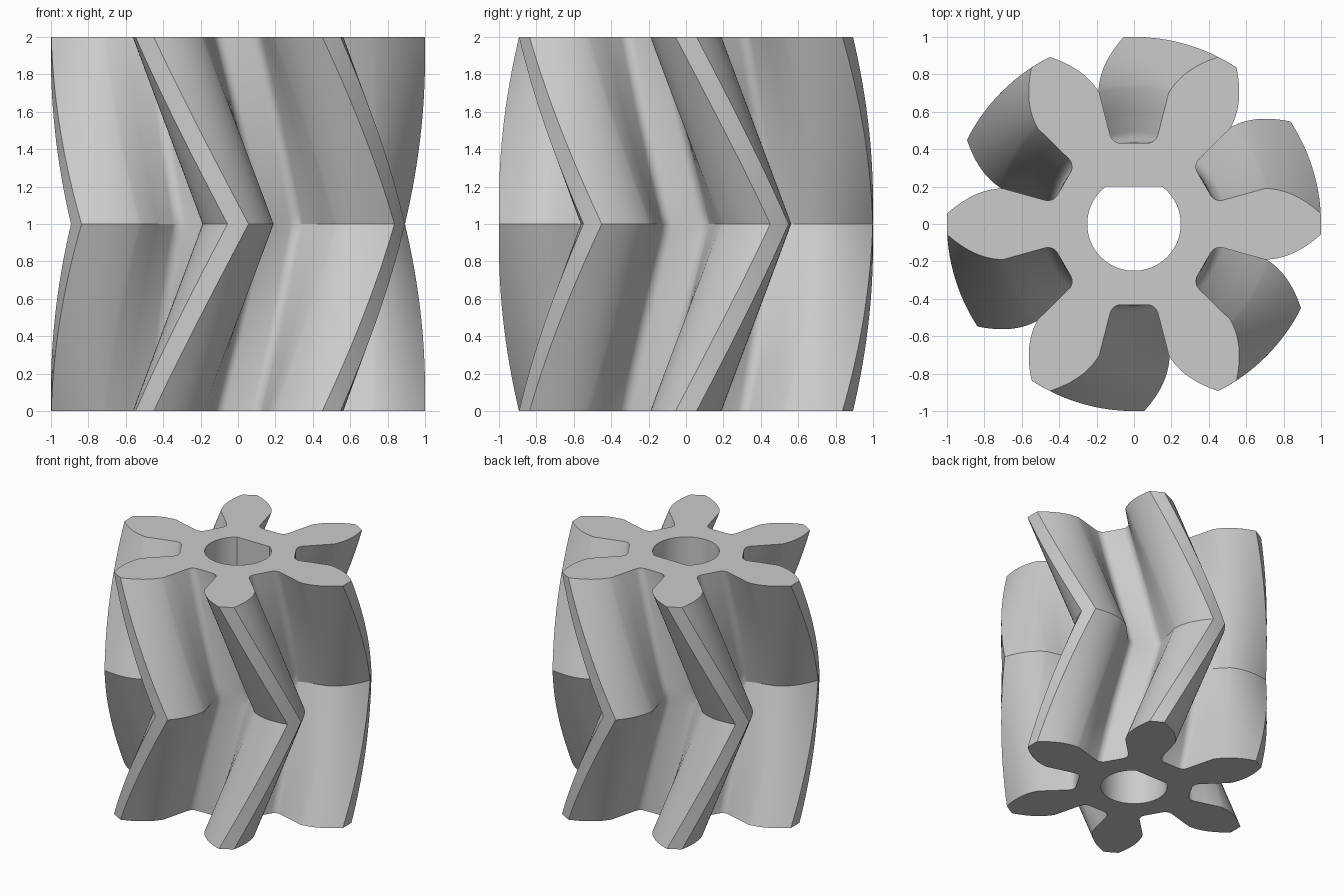
import bpy, bmesh
from math import sin, cos, pi, radians, asin
from mathutils import Vector, Matrix

if "Cube" in bpy.data.objects:
    bpy.data.objects.remove(bpy.data.objects["Cube"], do_unlink=True)

TEETH, HEIGHT, TWIST, LAYERS = 6, 2.0, pi / 6, 32
BORE, BORE_FLAT = 0.25, 0.2

steel = bpy.data.materials.new("light_grey")
steel.use_nodes = True
grey = (0.6, 0.6, 0.6, 1)
steel.diffuse_color = grey
steel.node_tree.nodes["Principled BSDF"].inputs["Base Color"].default_value = grey


def tooth_half():
    """One side of a tooth pointing along +x, from the root up to the tip."""
    to_tooth = Matrix.Rotation(pi / TEETH, 2)
    points = [to_tooth @ Vector((0.432, 0))]
    # Root fillet, laid out about the middle of the gap
    for i in range(7):
        a = radians(-90 + 75 * i / 6)
        points.append(to_tooth @ Vector((0.492 + 0.06 * sin(a), -0.07 - 0.06 * cos(a))))
    # Straight lower flank, then rounded upper flank
    points += [Vector((0.59, 0.159))]
    for i in range(13):
        x = 0.7 + 0.2985 * i / 12
        points.append(Vector((x, 0.19 - 1.5 * (x - 0.7) ** 2)))
    return points


def gear_outline():
    half = tooth_half()
    mirrored = [Vector((p.x, -p.y)) for p in half[1:]]
    tooth = mirrored + [Vector((1, 0))] + half[::-1]
    return [Matrix.Rotation(k * 2 * pi / TEETH, 2) @ p
            for k in range(TEETH) for p in tooth]


def bore_outline(steps=64):
    """Round hole with one flat on the +y side."""
    start = pi - asin(BORE_FLAT / BORE)
    sweep = 2 * pi - (pi - 2 * asin(BORE_FLAT / BORE))
    return [Vector((BORE * cos(start + sweep * i / steps),
                    BORE * sin(start + sweep * i / steps))) for i in range(steps + 1)]


def add_ring(bm, outline, z, angle=0):
    turn = Matrix.Rotation(angle, 2)
    return [bm.verts.new((*(turn @ p), z)) for p in outline]


def join_rings(bm, a, b):
    for i in range(len(a)):
        j = (i + 1) % len(a)
        bm.faces.new((a[i], a[j], b[j], b[i]))


bm = bmesh.new()

# Herringbone teeth: twist up to mid height, then back again
outline = gear_outline()
rings = []
for i in range(LAYERS + 1):
    t = i / LAYERS
    rings.append(add_ring(bm, outline, t * HEIGHT, TWIST * (1 - abs(2 * t - 1))))
for low, high in zip(rings, rings[1:]):
    join_rings(bm, low, high)

# Straight bore
bores = [add_ring(bm, bore_outline(), z) for z in (0, HEIGHT)]
join_rings(bm, *bores)

# Flat ends between the teeth and the bore
for outer, inner in ((rings[0], bores[0]), (rings[-1], bores[1])):
    edges = [bm.edges.get((r[i - 1], r[i])) for r in (outer, inner) for i in range(len(r))]
    bmesh.ops.triangle_fill(bm, edges=edges, use_beauty=True)

bmesh.ops.recalc_face_normals(bm, faces=bm.faces)
mesh = bpy.data.meshes.new("herringbone_gear")
bm.to_mesh(mesh)
bm.free()
mesh.materials.append(steel)
gear = bpy.data.objects.new("herringbone_gear", mesh)
bpy.context.collection.objects.link(gear)
bpy.ops.object.select_all(action="DESELECT")
gear.select_set(True)
bpy.context.view_layer.objects.active = gear
bpy.ops.object.shade_smooth_by_angle(angle=radians(25))
